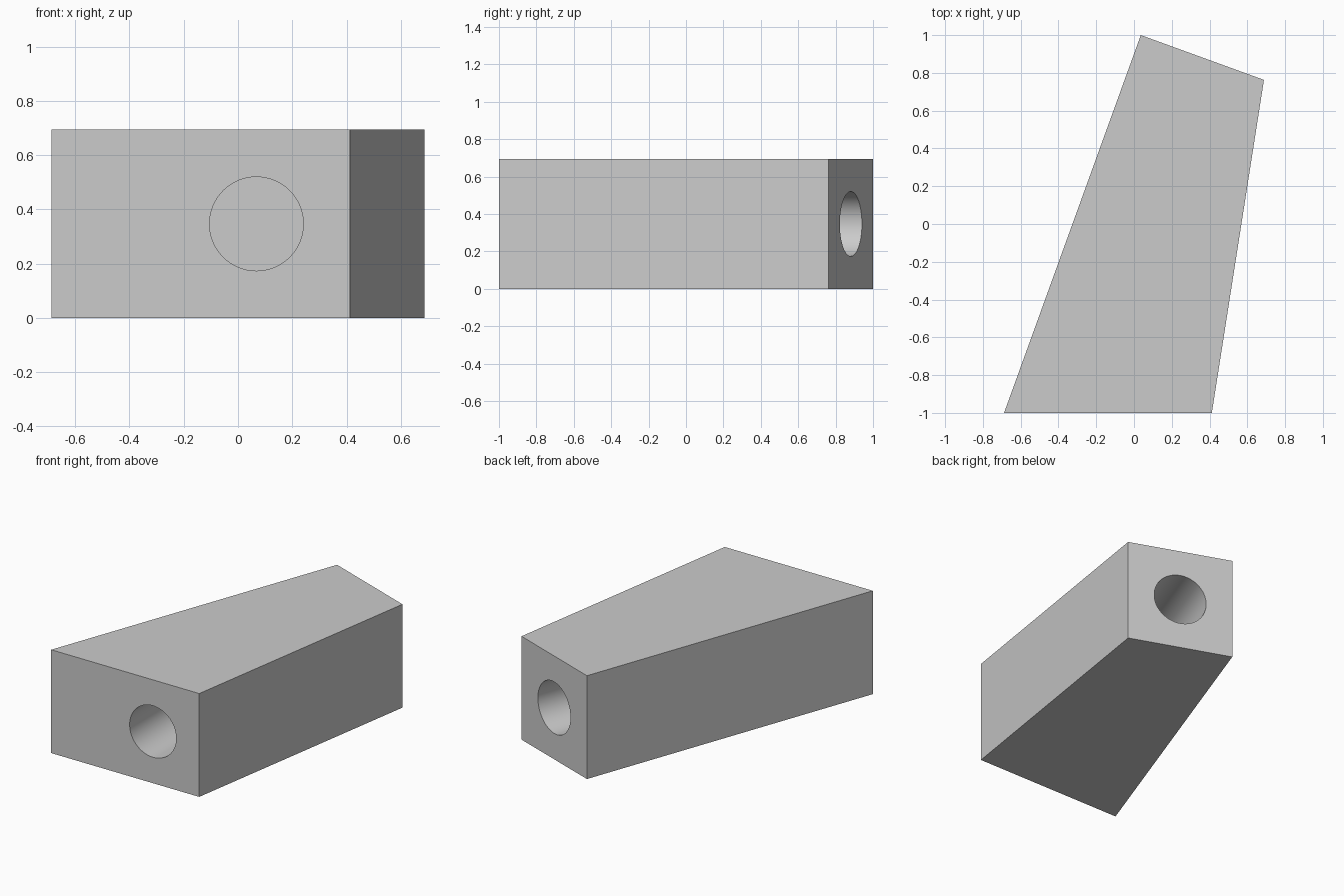
import bpy
import bmesh
import math
from mathutils import Vector

default = bpy.data.objects.get("Cube")
if default:
    bpy.data.objects.remove(default, do_unlink=True)

HEIGHT = 0.694
RADIUS = 0.173
DEPTH = 0.6
OUTLINE = [(-0.688, -1), (0.412, -1), (0.688, 0.763), (0.036, 1)]

grey = bpy.data.materials.new("light grey")
grey.use_nodes = True
colour = (0.6, 0.6, 0.6, 1)
grey.diffuse_color = colour
grey.node_tree.nodes["Principled BSDF"].inputs["Base Color"].default_value = colour


def make_object(name, bm):
    bmesh.ops.recalc_face_normals(bm, faces=bm.faces)
    mesh = bpy.data.meshes.new(name)
    bm.to_mesh(mesh)
    bm.free()
    mesh.materials.append(grey)
    obj = bpy.data.objects.new(name, mesh)
    bpy.context.collection.objects.link(obj)
    return obj


def drill(block, name, x, y, normal):
    """Sink a flat-bottomed round bore into a face with the given outward normal."""
    bm = bmesh.new()
    bmesh.ops.create_cone(bm, cap_ends=True, segments=64, radius1=RADIUS,
                          radius2=RADIUS, depth=2 * DEPTH)
    cutter = make_object(name, bm)
    cutter.rotation_euler = normal.to_track_quat('Z', 'Y').to_euler()
    cutter.location = (x, y, HEIGHT / 2)
    cutter.hide_render = True
    mod = block.modifiers.new(name, 'BOOLEAN')
    mod.operation = 'DIFFERENCE'
    mod.solver = 'EXACT'
    mod.object = cutter
    bpy.context.view_layer.objects.active = block
    bpy.ops.object.modifier_apply(modifier=mod.name)
    bpy.data.objects.remove(cutter, do_unlink=True)


# Tapered block: the plan outline raised to full height
bm = bmesh.new()
base = bm.faces.new([bm.verts.new((x, y, 0)) for x, y in OUTLINE])
raised = bmesh.ops.extrude_face_region(bm, geom=[base], use_keep_orig=True)
bmesh.ops.translate(bm, vec=(0, 0, HEIGHT),
                    verts=[v for v in raised["geom"] if isinstance(v, bmesh.types.BMVert)])
block = make_object("tapered_block", bm)

# Front bore, square to the front face
drill(block, "front_bore", 0.068, -1, Vector((0, -1, 0)))

# Back bore, centred on and square to the slanted back face
right, left = Vector(OUTLINE[3]), Vector(OUTLINE[2])
middle = (left + right) / 2
along = left - right
drill(block, "back_bore", middle.x, middle.y, Vector((-along.y, along.x, 0)).normalized())

# Smooth bores, crisp block edges
bpy.ops.object.select_all(action='DESELECT')
block.select_set(True)
bpy.context.view_layer.objects.active = block
bpy.ops.object.shade_smooth_by_angle(angle=math.radians(30))
